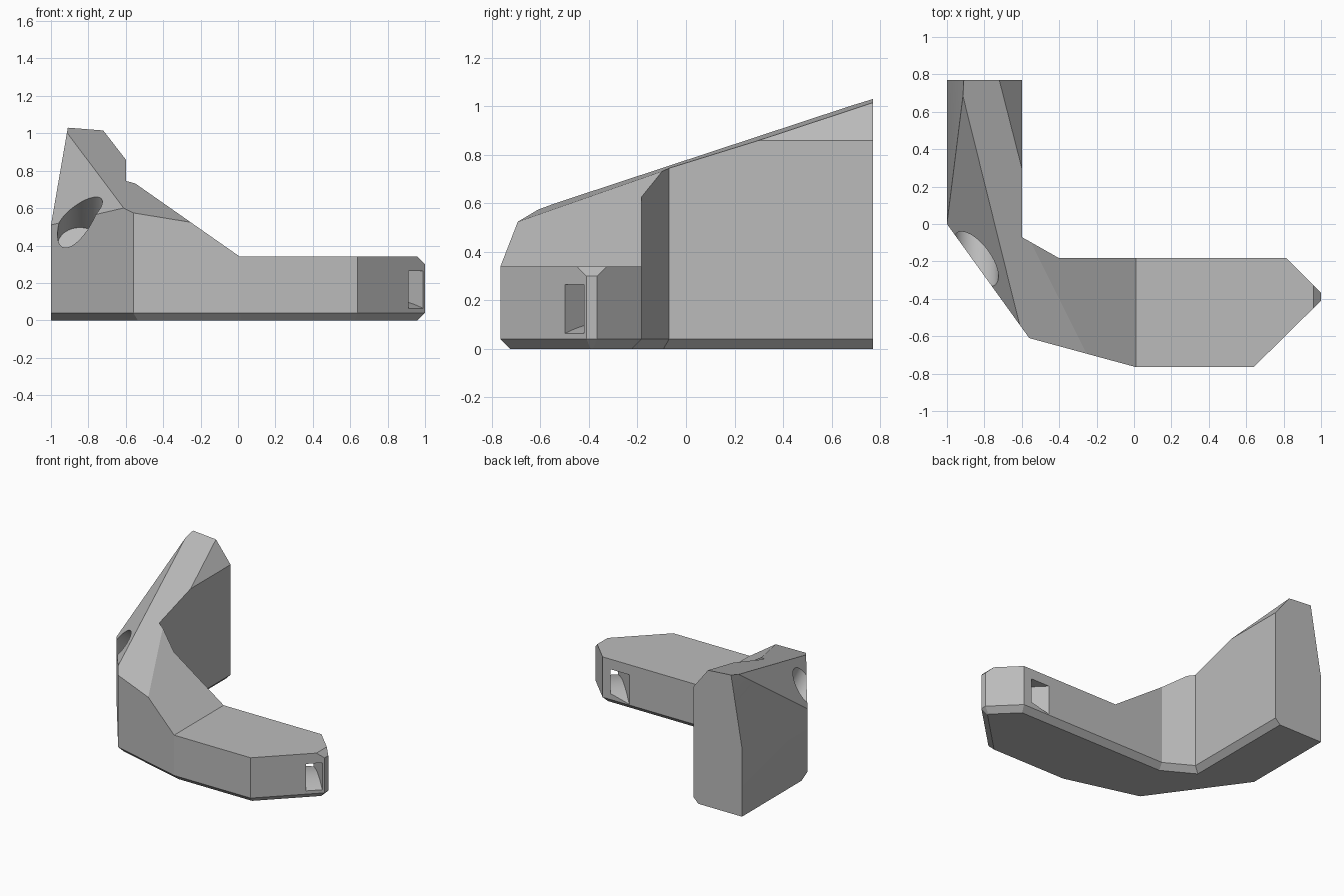
import bpy
import bmesh
from math import pi, sin
from mathutils import Vector, Matrix

if "Cube" in bpy.data.objects:
    bpy.data.objects.remove(bpy.data.objects["Cube"])

grey = bpy.data.materials.new("plain_grey")
grey.use_nodes = True
grey.diffuse_color = (0.5, 0.5, 0.5, 1)
grey.node_tree.nodes["Principled BSDF"].inputs["Base Color"].default_value = (0.5, 0.5, 0.5, 1)


def add_object(name, bm):
    bmesh.ops.recalc_face_normals(bm, faces=bm.faces[:])
    mesh = bpy.data.meshes.new(name)
    bm.to_mesh(mesh)
    bm.free()
    mesh.materials.append(grey)
    obj = bpy.data.objects.new(name, mesh)
    bpy.context.collection.objects.link(obj)
    return obj


def loft(bm, rings):
    """Skin closed rings of points and cap both ends."""
    rows = [[bm.verts.new(p) for p in ring] for ring in rings]
    for low, high in zip(rows, rows[1:]):
        for i in range(len(low)):
            j = (i + 1) % len(low)
            bm.faces.new((low[i], low[j], high[j], high[i]))
    bm.faces.new(rows[0][::-1])
    bm.faces.new(rows[-1])


def slice_above(bm, a, b, c):
    """Remove everything above the plane through three points."""
    a, b, c = Vector(a), Vector(b), Vector(c)
    normal = (b - a).cross(c - a).normalized()
    if normal.z < 0:
        normal.negate()
    cut = bmesh.ops.bisect_plane(bm, geom=bm.verts[:] + bm.edges[:] + bm.faces[:], dist=1e-5,
                                 plane_co=a, plane_no=normal, clear_outer=True)
    edges = [e for e in cut["geom_cut"] if isinstance(e, bmesh.types.BMEdge)]
    bmesh.ops.contextual_create(bm, geom=edges)


def carve(obj, cutter):
    cutter.hide_render = True
    mod = obj.modifiers.new("carve", "BOOLEAN")
    mod.operation = "DIFFERENCE"
    mod.solver = "EXACT"
    mod.object = cutter
    bpy.context.view_layer.objects.active = obj
    bpy.ops.object.modifier_apply(modifier=mod.name)
    bpy.data.objects.remove(cutter)


def bore(obj, start, end, radius):
    start, end = Vector(start), Vector(end)
    axis = end - start
    bm = bmesh.new()
    bmesh.ops.create_cone(bm, cap_ends=True, segments=48, radius1=radius, radius2=radius,
                          depth=axis.length)
    turn = axis.to_track_quat("Z", "Y").to_matrix().to_4x4()
    bm.transform(Matrix.Translation((start + end) / 2) @ turn)
    carve(obj, add_object("bore_cutter", bm))


def carve_profile(obj, profile, y0, y1, matrix=Matrix()):
    bm = bmesh.new()
    loft(bm, [[(x, y, z) for x, z in profile] for y in (y0, y1)])
    bm.transform(matrix)
    carve(obj, add_object("profile_cutter", bm))


# Footprint, counter-clockwise; the back and outer side have no bottom chamfer
outline = [Vector(p) for p in [(-1, 0.77), (-1, 0), (-0.56, -0.61), (0.01, -0.765), (0.64, -0.765),
                               (1, -0.41), (1, -0.367), (0.815, -0.183), (-0.4, -0.183),
                               (-0.6, -0.07), (-0.6, 0.77)]]
count = len(outline)
chamfer = 0.04
normals, insets = [], []
for i, p in enumerate(outline):
    d = (outline[(i + 1) % count] - p).normalized()
    normals.append(Vector((-d.y, d.x)))
    insets.append(0 if i in (0, count - 1) else chamfer)
foot = [p + Matrix((normals[i - 1], normals[i])).inverted() @ Vector((insets[i - 1], insets[i]))
        for i, p in enumerate(outline)]

# Solid body with sloping roof planes
bm = bmesh.new()
loft(bm, [[(p.x, p.y, z) for p in ring]
          for ring, z in ((foot, 0), (outline, chamfer), (outline, 1.3))])
slice_above(bm, (-0.91, 0.77, 1.03), (-0.72, 0.77, 1.015), (-0.6, -0.07, 0.745))
slice_above(bm, (-1, 0, 0.51), (-0.91, 0.67, 1.0), (-0.6, -0.555, 0.603))
slice_above(bm, (-1, 0, 0.51), (-1, 0.77, 0.51), (-0.91, 0.77, 1.03))
body = add_object("angled_bracket", bm)

# Ramp, flat arm top and chamfered tip
carve_profile(body, [(0.01, 0.34), (0.96, 0.34), (1.1, 0.2), (1.1, 1.4), (-1.05, 1.4),
                     (-1.05, 1.082)], -1, -0.05)
# Inner bevel on the upright
carve_profile(body, [(-0.78, 1.092), (-0.55, 0.795), (-0.55, 1.2)], 0, 0.9)

# Mounting holes through the arm
for x, y in ((0.225, -0.483), (0.535, -0.345), (0.535, -0.62)):
    bore(body, (x, y, -0.1), (x, y, 0.5), 0.095)

# Fastener bore, front recess with tilted access, back recess and blind hole
bx, bz = -0.845, 0.375
bore(body, (bx, -0.8, bz), (bx, 0.9, bz), 0.07)
bore(body, (bx, -0.8, bz), (bx, 0.1, bz), 0.12)
bore(body, (bx, 0.03, 0.40), (bx, -0.57, 0.85), 0.12)
bore(body, (bx, 0.73, bz), (bx, 0.9, bz), 0.095)
bore(body, (bx + 0.01, 0.47, 0.76), (bx + 0.01, 0.9, 0.76), 0.095)

# Tie channel with an arched floor, running diagonally through the tip
steps = 12
floor = [(-0.25 + 0.5 * i / steps, 0.045 + 0.06 * sin(pi * i / steps)) for i in range(steps + 1)]
carve_profile(body, floor + [(0.25, 0.265), (-0.25, 0.265)], -0.055, 0.055,
              Matrix.Translation((0.81, -0.32, 0)) @ Matrix.Rotation(-pi / 4, 4, "Z"))

body.select_set(True)
bpy.context.view_layer.objects.active = body
bpy.ops.object.shade_smooth_by_angle(angle=pi / 18)
